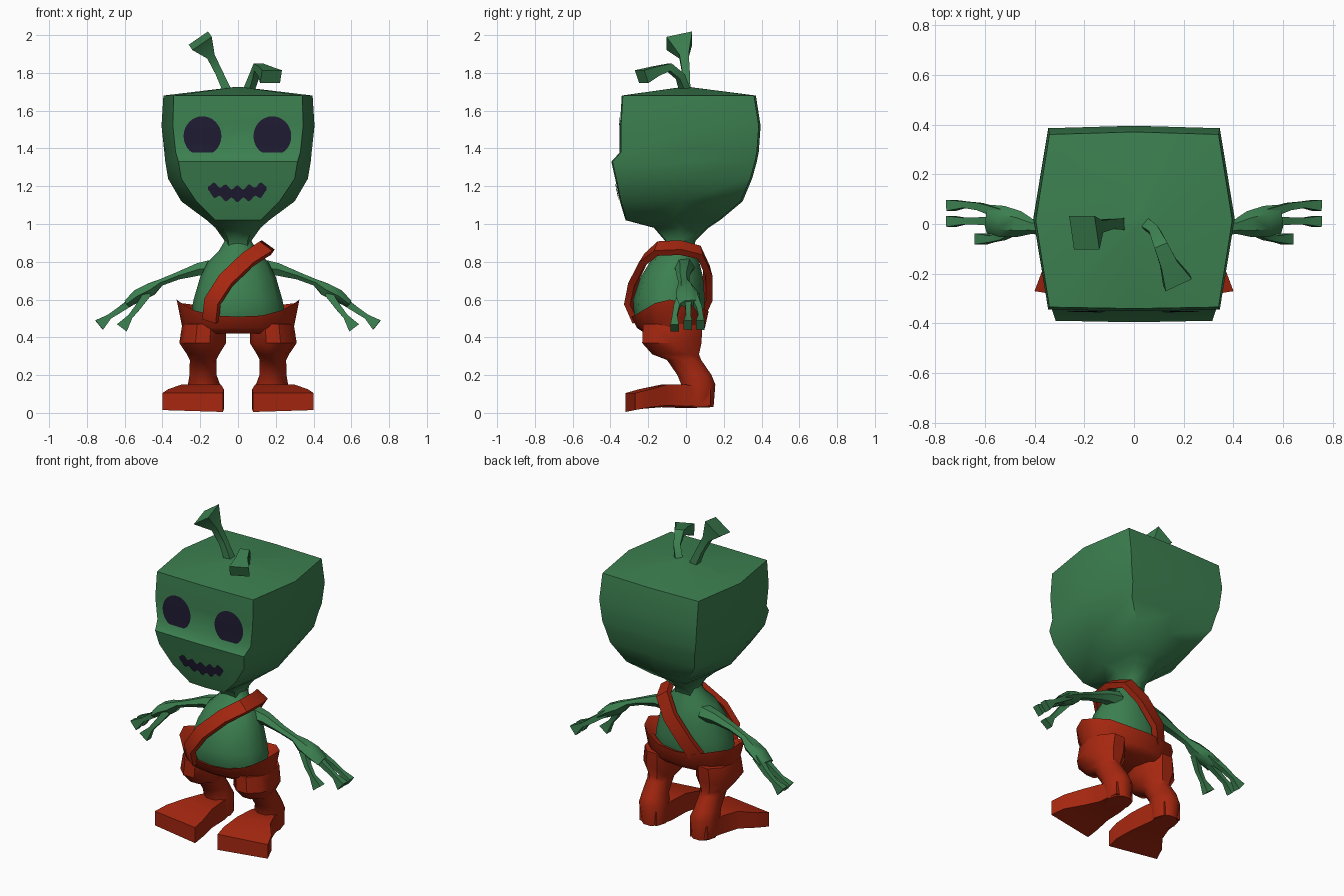
import bpy, bmesh, math
from mathutils import Vector
from mathutils.bvhtree import BVHTree

cube = bpy.data.objects.get("Cube")
if cube:
    bpy.data.objects.remove(cube, do_unlink=True)


def material(name, rgb):
    mat = bpy.data.materials.new(name)
    mat.use_nodes = True
    color = (*rgb, 1)
    mat.diffuse_color = color
    mat.node_tree.nodes["Principled BSDF"].inputs["Base Color"].default_value = color
    return mat


GREEN = material("skin green", (0.045, 0.215, 0.08))
RED = material("cloth red", (0.38, 0.02, 0.005))
NAVY = material("face navy", (0.014, 0.011, 0.033))


def loft(name, rings, mat, mirror=False, sharp=42, closed=True):
    """Skin a list of point rings, with caps when the rings are closed."""
    bm = bmesh.new()
    rows = [[bm.verts.new(p) for p in ring] for ring in rings]
    n = len(rows[0])
    for low, high in zip(rows, rows[1:]):
        for i in range(n if closed else n - 1):
            j = (i + 1) % n
            bm.faces.new((low[i], low[j], high[j], high[i]))
    if closed:
        bm.faces.new(rows[0])
        bm.faces.new(rows[-1])
        bmesh.ops.recalc_face_normals(bm, faces=bm.faces)
    for f in bm.faces:
        f.smooth = True
    for e in bm.edges:
        e.smooth = e.calc_face_angle(0) < math.radians(sharp)
    mesh = bpy.data.meshes.new(name)
    bm.to_mesh(mesh)
    bm.free()
    mesh.materials.append(mat)
    obj = bpy.data.objects.new(name, mesh)
    bpy.context.collection.objects.link(obj)
    if mirror:
        obj.modifiers.new("Mirror", 'MIRROR').use_mirror_merge = False
    return obj


def oval(x, y, z, rx, ry, n=12):
    angles = [2 * math.pi * i / n for i in range(n)]
    return [Vector((x + rx * math.cos(a), y + ry * math.sin(a), z)) for a in angles]


def sweep(name, path, mat, sides=6, ref=None, centre=None, mirror=False):
    """Tube along (x, y, z, half width, half depth); depth lies along ref."""
    pts = [Vector(p[:3]) for p in path]
    rings = []
    for i, p in enumerate(pts):
        t = (pts[min(i + 1, len(pts) - 1)] - pts[max(i - 1, 0)]).normalized()
        out = ref if ref else p - centre
        u = out.cross(t).normalized()
        v = t.cross(u)
        k = 1 / math.cos(math.pi / sides)
        ring = []
        for s in range(sides):
            a = 2 * math.pi * (s + 0.5) / sides
            ring.append(p + u * path[i][3] * k * math.cos(a) + v * path[i][4] * k * math.sin(a))
        rings.append(ring)
    return loft(name, rings, mat, mirror)


# Head: boxy rings of height, front y, back y, side x, corner x
def head_ring(z, front, back, side, corner):
    mid = (front + back) / 2
    half = [(corner, front + 0.006), (side, mid), (corner, back - 0.01)]
    flat = [(0, front)] + half + [(0, back)] + [(-x, y) for x, y in reversed(half)]
    return [Vector((x, y, z)) for x, y in flat]


head = loft("head", [head_ring(*r) for r in (
    (0.86, -0.10, 0.04, 0.07, 0.05),
    (0.91, -0.11, 0.05, 0.07, 0.05),
    (0.98, -0.17, 0.12, 0.12, 0.08),
    (1.02, -0.32, 0.18, 0.165, 0.12),
    (1.12, -0.35, 0.30, 0.30, 0.22),
    (1.24, -0.375, 0.35, 0.37, 0.30),
    (1.33, -0.395, 0.375, 0.385, 0.315),
    (1.38, -0.35, 0.385, 0.39, 0.33),
    (1.52, -0.35, 0.395, 0.405, 0.345),
    (1.68, -0.34, 0.37, 0.395, 0.34),
    (1.725, -0.02, 0.02, 0.02, 0.015))], GREEN, sharp=50)

# Face details: thin patches laid on the head
bvh = BVHTree.FromPolygons([v.co for v in head.data.vertices],
                           [p.vertices[:] for p in head.data.polygons])


def patch(name, columns):
    rings = []
    for x, low, high in columns:
        ring = []
        for k in range(7):
            z = low + (high - low) * k / 6
            hit = bvh.ray_cast(Vector((x, -1, z)), Vector((0, 1, 0)))[0]
            ring.append(hit + Vector((0, -0.006, 0)))
        rings.append(ring)
    loft(name, rings, NAVY, closed=False)


for label, cx in (("right_eye", -0.188), ("left_eye", 0.182)):
    columns = []
    for i in range(17):
        c = -math.cos(math.pi * (0.02 + 0.96 * i / 16))
        h = 0.105 * math.sqrt(1 - c * c)
        columns.append((cx + 0.1 * c, max(1.465 - h, 1.378), 1.465 + h))
    patch(label, columns)

columns = []
for i in range(31):
    u = i / 15 - 1
    middle = 1.16 + 0.03 * u * u
    half = (0.033 + 0.012 * math.cos(u * 5 * math.pi)) * (1 - u ** 8 * 0.6)
    columns.append((0.155 * u - 0.003, middle - half, middle + half))
patch("mouth", columns)

# Antennae
UP, SIDE, FRONT = Vector((0, 0, 1)), Vector((1, 0, 0)), Vector((0, 1, 0))
sweep("right_antenna", [(-0.05, 0, 1.69, 0.024, 0.024), (-0.10, 0, 1.80, 0.02, 0.02),
                        (-0.145, -0.01, 1.89, 0.022, 0.025),
                        (-0.20, -0.035, 1.97, 0.062, 0.07)], GREEN, 4, FRONT)
sweep("left_antenna", [(0.05, 0, 1.69, 0.022, 0.022), (0.085, -0.03, 1.78, 0.02, 0.02),
                       (0.11, -0.09, 1.83, 0.028, 0.02), (0.14, -0.16, 1.81, 0.035, 0.025),
                       (0.175, -0.235, 1.78, 0.058, 0.036)], GREEN, 4, UP)

# Torso
loft("torso", [oval(0, *r) for r in (
    (-0.09, 0.45, 0.24, 0.16), (-0.09, 0.52, 0.25, 0.185), (-0.09, 0.60, 0.235, 0.19),
    (-0.075, 0.72, 0.20, 0.165), (-0.06, 0.80, 0.16, 0.13), (-0.04, 0.86, 0.10, 0.09),
    (-0.03, 0.92, 0.065, 0.065))], GREEN)

# Shoulder strap
sweep("shoulder_strap", [(x, y, z, 0.042, 0.018) for x, y, z in (
    (-0.145, -0.25, 0.49), (-0.135, -0.295, 0.59), (-0.065, -0.275, 0.70),
    (0.05, -0.22, 0.81), (0.14, -0.15, 0.87), (0.15, -0.03, 0.875),
    (0.11, 0.07, 0.85), (0.03, 0.115, 0.75), (-0.08, 0.115, 0.62),
    (-0.13, 0.07, 0.52))], RED, 4, centre=Vector((0, -0.08, 0.66)))

# Arms with three flared fingers
sweep("arms", [(0.12, -0.01, 0.77, 0.045, 0.05), (0.21, -0.01, 0.76, 0.033, 0.04),
               (0.32, -0.015, 0.725, 0.02, 0.03), (0.41, -0.01, 0.69, 0.018, 0.026),
               (0.46, 0, 0.655, 0.034, 0.045), (0.53, 0.01, 0.62, 0.034, 0.055),
               (0.585, 0.02, 0.58, 0.02, 0.05)], GREEN, 6, FRONT, mirror=True)
fingers = {
    "back_fingers": ((0.53, 0.04, 0.615), (0.62, 0.07, 0.55), (0.68, 0.078, 0.51), (0.735, 0.075, 0.465)),
    "middle_fingers": ((0.53, 0.01, 0.61), (0.62, 0.012, 0.55), (0.68, 0.012, 0.51), (0.735, 0.01, 0.465)),
    "front_fingers": ((0.48, -0.02, 0.63), (0.53, -0.05, 0.56), (0.57, -0.06, 0.51), (0.615, -0.06, 0.45))}
for label, joints in fingers.items():
    sizes = ((0.02, 0.02), (0.016, 0.015), (0.013, 0.013), (0.032, 0.022))
    sweep(label, [j + s for j, s in zip(joints, sizes)], GREEN, 4, FRONT, mirror=True)

# Trousers: a waistband peaked at the hips, then baggy legs
def waist(rx, ry, base, peak):
    ring = oval(0, -0.085, base, rx, ry, 16)
    for p in ring:
        p.z += peak * abs(p.x / rx) ** 3 + (0.03 if p.y > 0 else 0)
    return ring


loft("trouser_waist", [oval(0, -0.075, 0.42, 0.27, 0.14, 16), oval(0, -0.08, 0.45, 0.295, 0.18, 16),
                       waist(0.325, 0.205, 0.51, 0.09), waist(0.275, 0.185, 0.505, 0.05),
                       waist(0.2, 0.13, 0.48, 0)], RED)
loft("trouser_legs", [oval(*r, 10) for r in (
    (0.18, -0.07, 0.47, 0.115, 0.165), (0.187, -0.075, 0.37, 0.124, 0.165),
    (0.185, -0.055, 0.31, 0.085, 0.13), (0.185, -0.01, 0.28, 0.07, 0.095),
    (0.185, 0.045, 0.20, 0.072, 0.095), (0.18, 0.065, 0.15, 0.085, 0.095),
    (0.175, 0.065, 0.03, 0.075, 0.085))], RED, mirror=True)

# Boots: box sections of inner x, outer x, inner y, outer y, bottom, top
boot = []
for x0, x1, y0, y1, low, high in (
        (0.12, 0.24, 0.13, 0.13, 0.03, 0.12), (0.10, 0.26, 0, 0, 0.025, 0.15),
        (0.09, 0.30, -0.13, -0.10, 0.03, 0.15), (0.075, 0.37, -0.25, -0.19, 0.02, 0.125),
        (0.08, 0.40, -0.32, -0.27, 0.005, 0.105)):
    boot.append([(x0, y0, low), (x1, y1, low + 0.01), (x1, y1, high), (x0, y0, high)])
loft("boots", boot, RED, mirror=True)
